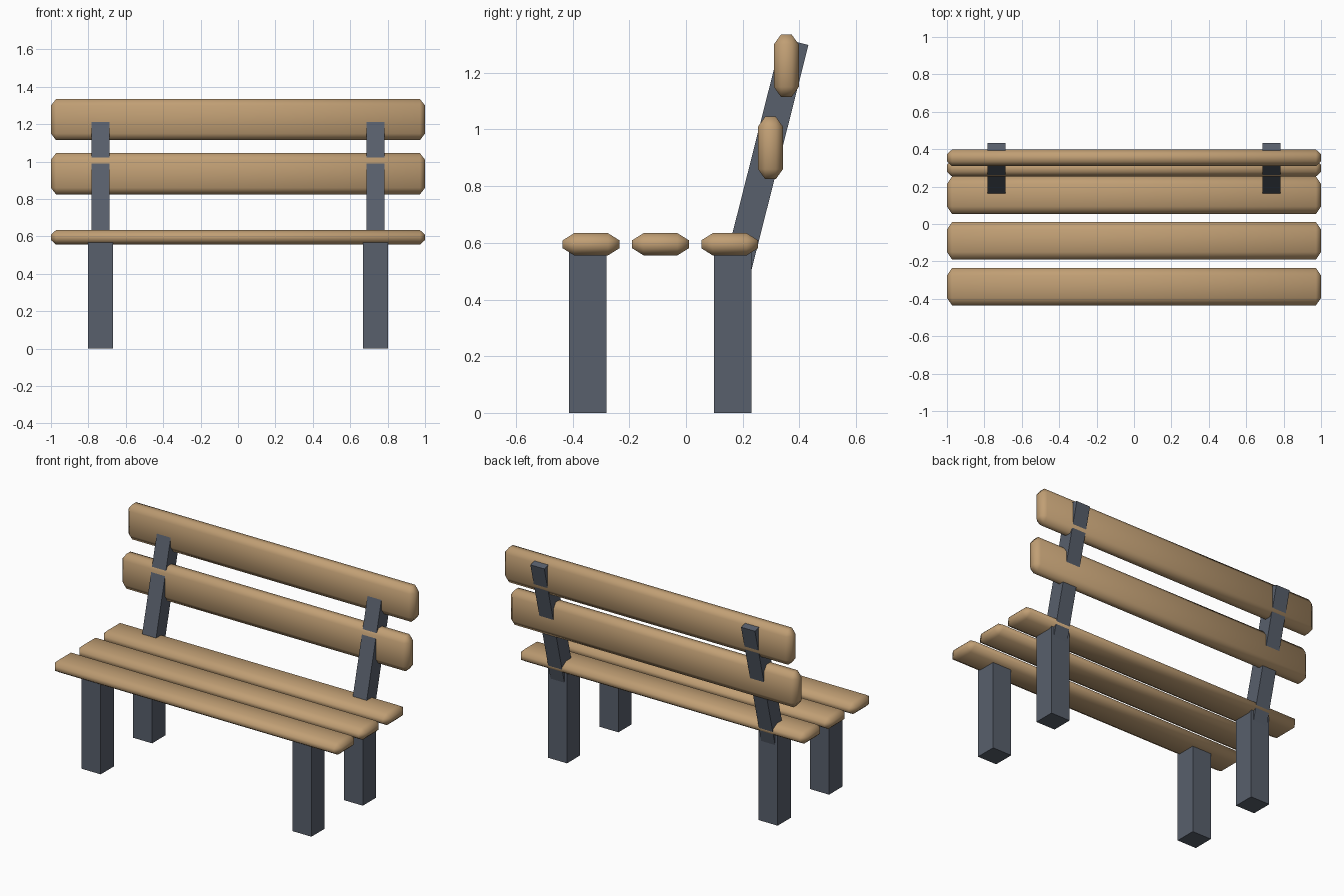
import bpy, bmesh, math
from mathutils import Matrix, Vector

if "Cube" in bpy.data.objects:
    bpy.data.objects.remove(bpy.data.objects["Cube"], do_unlink=True)


def make_material(name, rgb):
    mat = bpy.data.materials.new(name)
    mat.use_nodes = True
    mat.diffuse_color = (*rgb, 1)
    mat.node_tree.nodes["Principled BSDF"].inputs["Base Color"].default_value = (*rgb, 1)
    return mat


WOOD = make_material("warm wood", (0.53, 0.345, 0.175))
METAL = make_material("slate metal", (0.098, 0.115, 0.15))


def add_box(name, centre, size, mat, chamfer=None, tilt=0.0):
    """Box with optional chamfer given per axis, tilted about x."""
    bm = bmesh.new()
    bmesh.ops.create_cube(bm, size=1)
    unit = Vector(chamfer or (1, 1, 1))
    bmesh.ops.scale(bm, vec=[s / u for s, u in zip(size, unit)], verts=bm.verts)
    if chamfer:
        bmesh.ops.bevel(bm, geom=bm.edges[:], offset=1, segments=1,
                        affect='EDGES', profile=0.5)
    bmesh.ops.scale(bm, vec=unit, verts=bm.verts)
    bmesh.ops.transform(bm, matrix=Matrix.Rotation(tilt, 4, 'X'), verts=bm.verts)
    for face in bm.faces:
        face.smooth = chamfer is not None
    mesh = bpy.data.meshes.new(name)
    bm.to_mesh(mesh)
    bm.free()
    mesh.materials.append(mat)
    obj = bpy.data.objects.new(name, mesh)
    obj.location = centre
    bpy.context.collection.objects.link(obj)
    return obj


# Seat slats, front to back
for label, y in (("front", -0.335), ("middle", -0.09), ("rear", 0.154)):
    add_box(f"seat_slat_{label}", (0, y, 0.595), (2, 0.2, 0.078), WOOD,
            chamfer=(0.027, 0.04, 0.025))

# Backrest slats, stepped back with height
for label, y, z in (("lower", 0.298, 0.935), ("upper", 0.354, 1.225)):
    add_box(f"back_slat_{label}", (0, y, z), (2, 0.088, 0.22), WOOD,
            chamfer=(0.027, 0.025, 0.035))

# Legs and leaning back posts on both sides
lean = math.radians(14.2)
axis = Vector((0, math.sin(lean), math.cos(lean)))
post_top = Vector((0, 0.385, 1.31))
post_length = 0.82
for side, sign in (("left", 1), ("right", -1)):
    x = sign * 0.735
    for label, y in (("front", -0.347), ("rear", 0.165)):
        add_box(f"{label}_leg_{side}", (x, y, 0.29), (0.133, 0.132, 0.58), METAL)
    centre = post_top - axis * post_length / 2
    add_box(f"back_post_{side}", (x, centre.y, centre.z),
            (0.097, 0.097, post_length), METAL, tilt=-lean)
